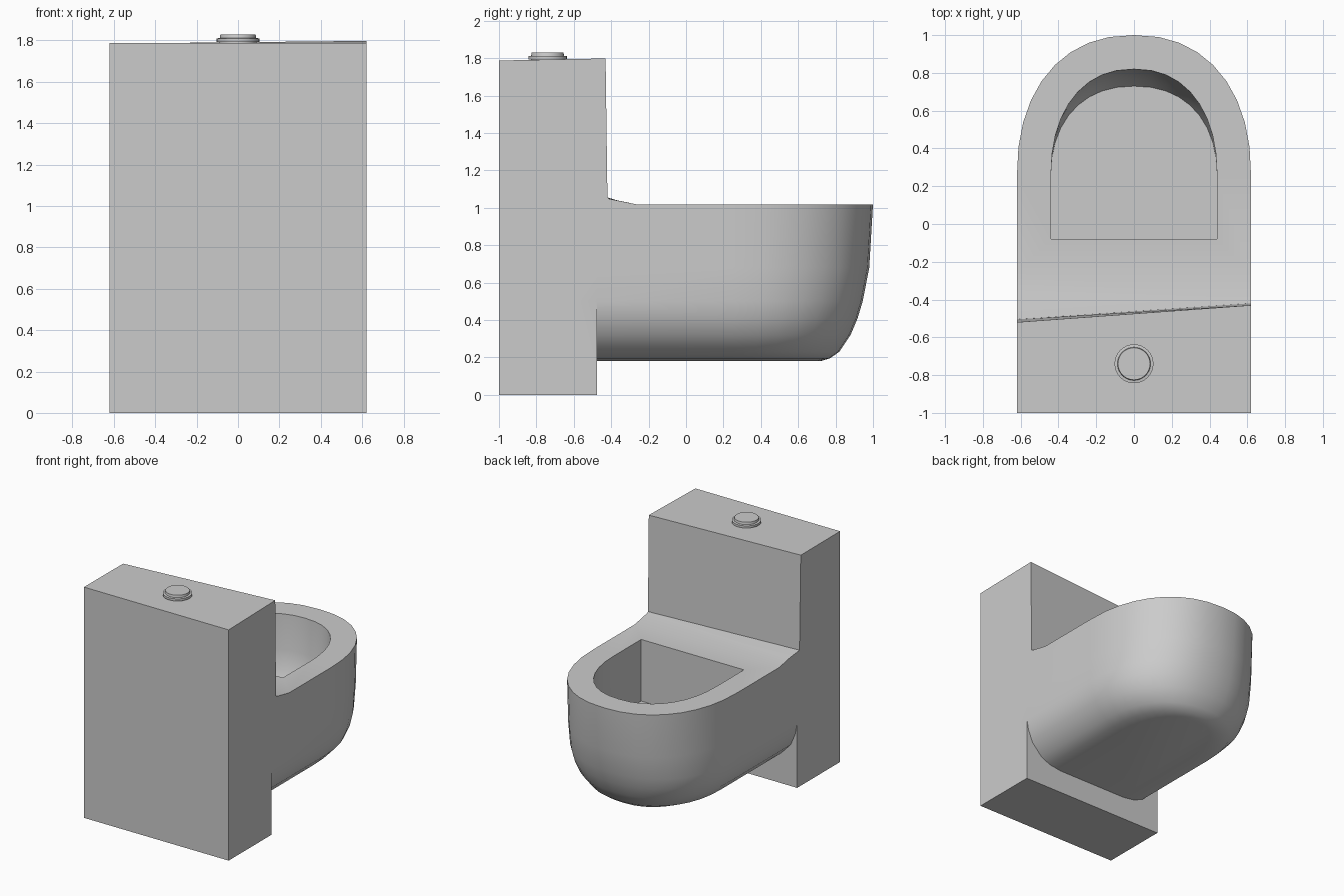
import bpy, bmesh
from math import sin, cos, pi, radians

if "Cube" in bpy.data.objects:
    bpy.data.objects.remove(bpy.data.objects["Cube"])


def make_object(name, bm):
    bmesh.ops.recalc_face_normals(bm, faces=bm.faces[:])
    mesh = bpy.data.meshes.new(name)
    bm.to_mesh(mesh)
    bm.free()
    obj = bpy.data.objects.new(name, mesh)
    bpy.context.collection.objects.link(obj)
    return obj


def loft(name, rings):
    """Closed solid through equally long point rings."""
    bm = bmesh.new()
    loops = [[bm.verts.new(p) for p in ring] for ring in rings]
    n = len(loops[0])
    for a, b in zip(loops, loops[1:]):
        for i in range(n):
            j = (i + 1) % n
            bm.faces.new((a[i], a[j], b[j], b[i]))
    bm.faces.new(loops[0][::-1])
    bm.faces.new(loops[-1])
    return make_object(name, bm)


def d_outline(z, width, front, back, centre=0.25, power=2.25, steps=18):
    """Straight-backed outline with a rounded far end."""
    pts = [(width, back, z)]
    for i in range(steps + 1):
        t = pi * i / steps
        c, s = cos(t), max(sin(t), 0)
        x = width * abs(c) ** (2 / power) * (1 if c > 0 else -1)
        pts.append((x, centre + (front - centre) * s ** (2 / power), z))
    return pts + [(-width, back, z)]


def select_only(obj):
    bpy.ops.object.select_all(action='DESELECT')
    obj.select_set(True)
    bpy.context.view_layer.objects.active = obj


def combine(obj, other, operation):
    select_only(obj)
    mod = obj.modifiers.new(operation.lower(), 'BOOLEAN')
    mod.operation, mod.solver, mod.object = operation, 'EXACT', other
    bpy.ops.object.modifier_apply(modifier=mod.name)
    bpy.data.objects.remove(other)


# Tank with sloping ledge; the front wall is slightly skewed left to right
def tank_side(x, mid_y, mid_z, wall_y, top_y, top_z):
    profile = [(-1, 0), (-0.475, 0), (-0.475, 0.9), (-0.26, 1.017),
               (mid_y, mid_z), (wall_y, 1.055), (top_y, top_z), (-1, 1.787)]
    return [(x, y, z) for y, z in profile]


tank = loft("tank", [tank_side(-0.62, -0.37, 1.04, -0.505, -0.52, 1.785),
                     tank_side(0.62, -0.41, 1.047, -0.42, -0.43, 1.798)])

# Rounded bowl: height, half width, front reach
outer = [(0.18, 0.30, 0.72), (0.195, 0.40, 0.77), (0.23, 0.48, 0.82),
         (0.32, 0.565, 0.88), (0.41, 0.603, 0.918), (0.5, 0.62, 0.945),
         (0.68, 0.62, 0.98), (1.017, 0.62, 1.0)]
body = loft("toilet_body", [d_outline(z, w, f, -0.6) for z, w, f in outer])
combine(body, tank, 'UNION')

# Basin hollow
inner = [(0.54, 0.73), (0.6, 0.765), (0.75, 0.80), (1.017, 0.82), (1.1, 0.82)]
hollow = loft("basin_cutter", [d_outline(z, 0.44, f, -0.08) for z, f in inner])
hollow.hide_render = True
combine(body, hollow, 'DIFFERENCE')

# Stepped flush button
steps = [(1.77, 0.09), (1.793, 0.09), (1.793, 0.103), (1.81, 0.103),
         (1.812, 0.088), (1.83, 0.085)]
button = loft("flush_button", [
    [(r * cos(2 * pi * i / 32), -0.74 + r * sin(2 * pi * i / 32), z) for i in range(32)]
    for z, r in steps])

for obj in (body, button):
    select_only(obj)
    bpy.ops.object.shade_smooth_by_angle(angle=radians(32))
